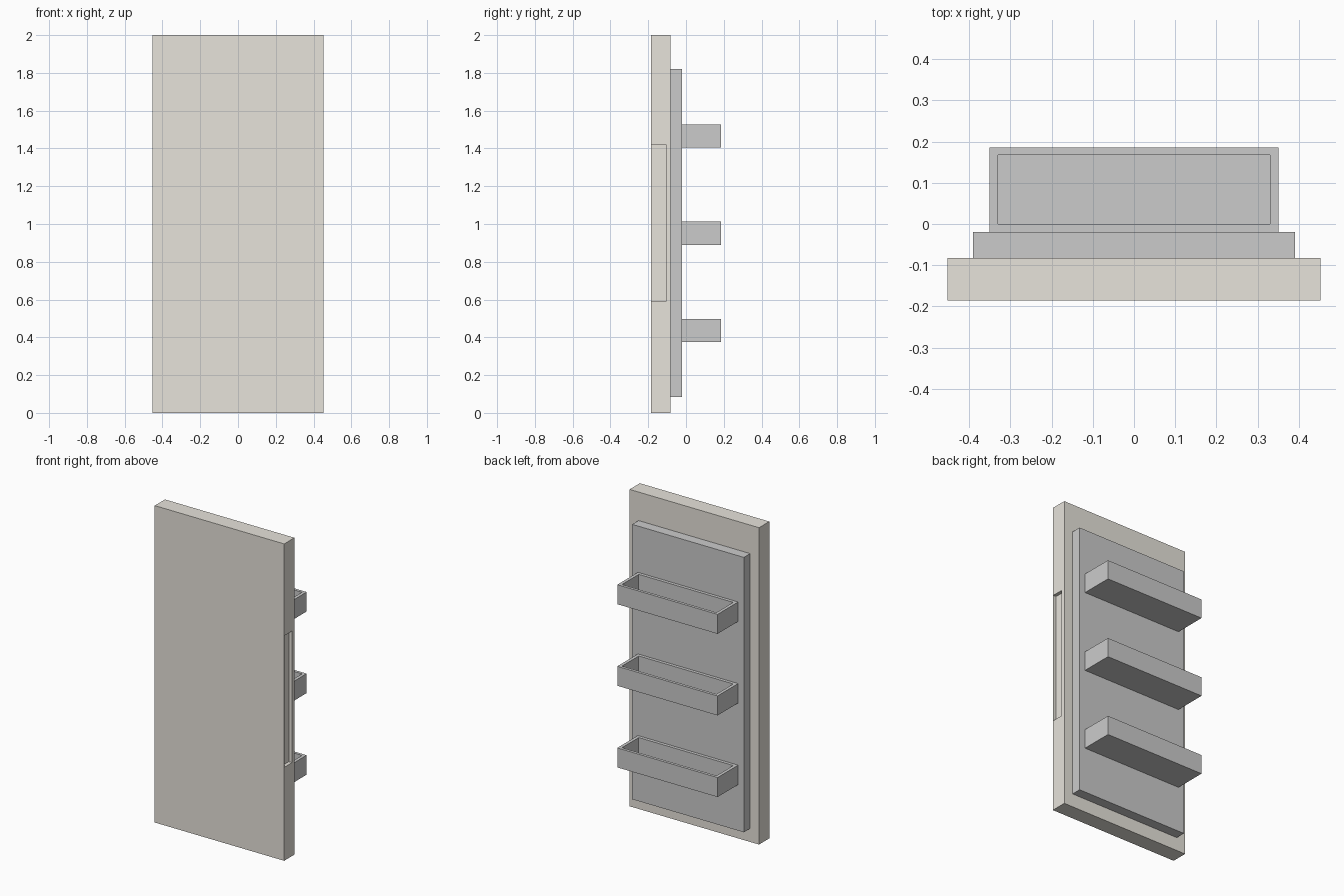
import bpy, bmesh
from mathutils import Vector

if "Cube" in bpy.data.objects:
    bpy.data.objects.remove(bpy.data.objects["Cube"])


def box(name, lo, hi, pocket=None, mat=None):
    """Box from corner to corner; pocket = (axis, lo, hi) sinks a recess into its + side."""
    bm = bmesh.new()
    bmesh.ops.create_cube(bm, size=1)
    for v in bm.verts:
        v.co = Vector([hi[i] if v.co[i] > 0 else lo[i] for i in range(3)])
    if pocket:
        axis, plo, phi = pocket
        bm.normal_update()
        face = max(bm.faces, key=lambda f: f.normal[axis])
        mid = face.calc_center_median()
        bmesh.ops.inset_region(bm, faces=[face], thickness=0.001)
        # fit the inset face to the pocket opening
        for v in face.verts:
            for i in range(3):
                if i != axis:
                    v.co[i] = phi[i] if v.co[i] > mid[i] else plo[i]
        # a second inset becomes the pocket floor
        floor = bmesh.ops.extrude_discrete_faces(bm, faces=[face])["faces"][0]
        for v in floor.verts:
            v.co[axis] = plo[axis]
    bmesh.ops.recalc_face_normals(bm, faces=bm.faces)
    mesh = bpy.data.meshes.new(name)
    bm.to_mesh(mesh)
    bm.free()
    obj = bpy.data.objects.new(name, mesh)
    bpy.context.collection.objects.link(obj)
    if mat:
        mesh.materials.append(mat)
    return obj


cream = bpy.data.materials.new("cream")
cream.diffuse_color = (0.80, 0.77, 0.71, 1)
cream.use_nodes = True
cream.node_tree.nodes["Principled BSDF"].inputs["Base Color"].default_value = cream.diffuse_color

# outer door slab with a grip recess in its right edge, behind a thin front lip
box("door_panel", (-0.452, -0.185, 0), (0.452, -0.083, 2),
    pocket=(0, (0.43, -0.182, 0.59), (0.452, -0.107, 1.42)), mat=cream)

# inner liner
box("inner_liner", (-0.39, -0.083, 0.085), (0.39, -0.02, 1.82))

# open-topped shelf bins
for n in range(3):
    z = 0.375 + 0.515 * n
    box(f"shelf_bin_{n + 1}", (-0.35, -0.02, z), (0.35, 0.185, z + 0.123),
        pocket=(2, (-0.33, 0.0, z + 0.02), (0.33, 0.167, z + 0.123)))
